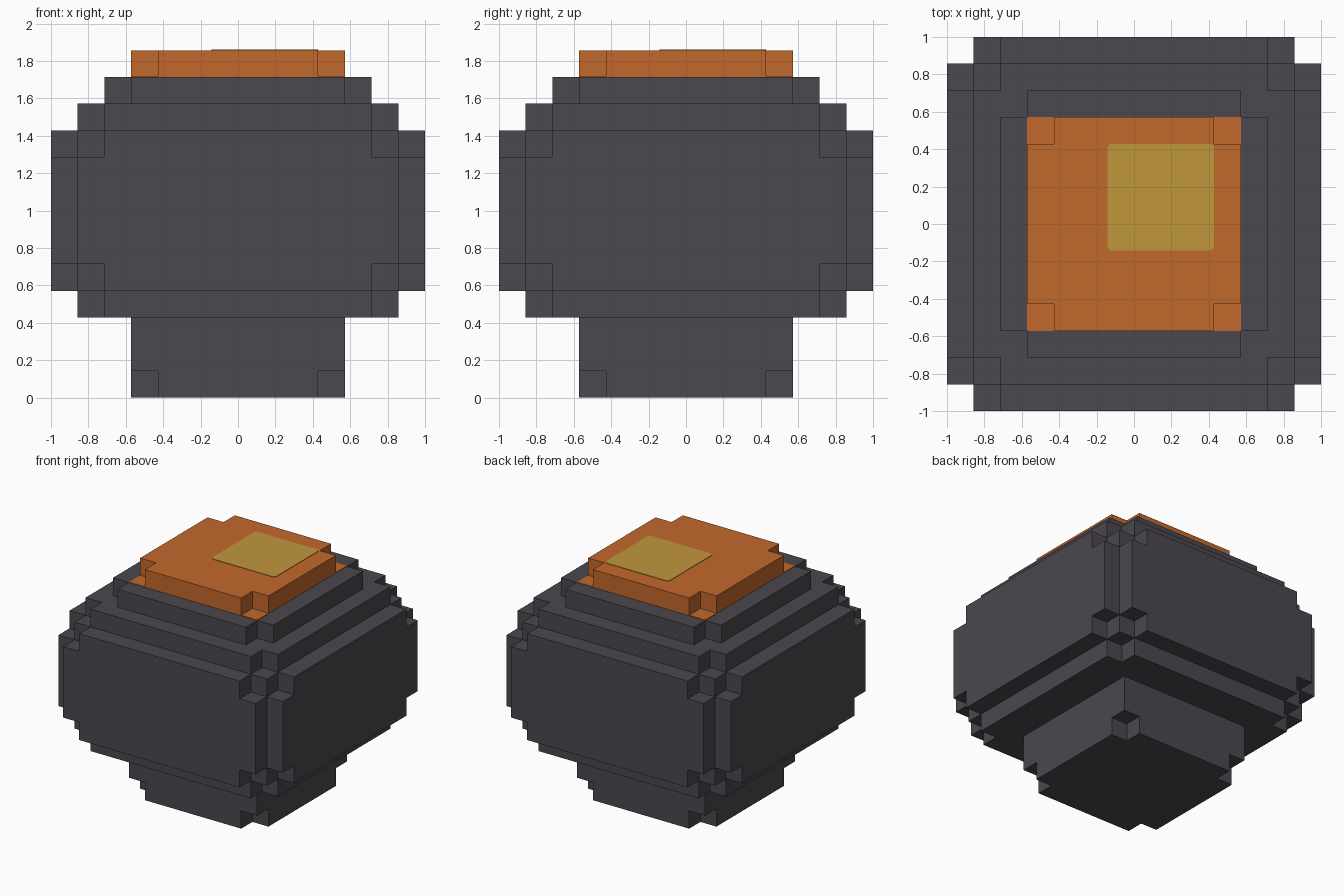
import bpy
import bmesh
from mathutils import Matrix, Vector

if "Cube" in bpy.data.objects:
    bpy.data.objects.remove(bpy.data.objects["Cube"], do_unlink=True)

U = 1 / 7          # one block
SKIN = 0.004       # thickness of painted plates


def material(name, rgb):
    m = bpy.data.materials.new(name)
    m.use_nodes = True
    color = (*rgb, 1)
    m.diffuse_color = color
    bsdf = next(n for n in m.node_tree.nodes if n.type == "BSDF_PRINCIPLED")
    bsdf.inputs["Base Color"].default_value = color
    bsdf.inputs["Roughness"].default_value = 0.9
    return m


GREY = material("dark grey", (0.07, 0.064, 0.077))
ORANGE = material("burnt orange", (0.54, 0.138, 0.025))
YELLOW = material("mustard yellow", (0.53, 0.31, 0.045))


def footprint(steps):
    """Outline of a square whose four corners are cut into block steps."""
    quarter = []
    for i, (x, y) in enumerate(steps):
        if i:
            quarter.append((x, steps[i - 1][1]))
        quarter.append((x, y))
    pts = [Vector((x * U, y * U, 0)) for x, y in quarter]
    return [Matrix.Rotation(k * 1.5707963, 3, "Z") @ p for k in range(4) for p in pts]


def add_prism(bm, outline, z0, z1):
    low = [bm.verts.new((p.x, p.y, z0)) for p in outline]
    high = [bm.verts.new((p.x, p.y, z1)) for p in outline]
    bm.faces.new(low[::-1])
    bm.faces.new(high)
    n = len(low)
    for i in range(n):
        j = (i + 1) % n
        bm.faces.new((low[i], low[j], high[j], high[i]))


def finish(bm, name, mat):
    mesh = bpy.data.meshes.new(name)
    bm.to_mesh(mesh)
    bm.free()
    mesh.materials.append(mat)
    obj = bpy.data.objects.new(name, mesh)
    bpy.context.collection.objects.link(obj)
    return obj


def stepped_part(name, mat, layers):
    bm = bmesh.new()
    for z0, z1, steps in layers:
        add_prism(bm, footprint(steps), z0, z1)
    return finish(bm, name, mat)


def cross(a):
    return [(a, a - 1), (a - 1, a)]


ROUNDED = [(7, 5), (6, 6), (5, 7)]

# Narrow foot
stepped_part("foot", GREY, [
    (0, U, cross(4)),
    (U, 3 * U, [(4, 4)]),
])

# Wide rounded body, with a stepped shoulder on top
stepped_part("body", GREY, [
    (3 * U, 4 * U, cross(6)),
    (4 * U, 5 * U, ROUNDED),
    (5 * U, 9 * U, cross(7)),
    (9 * U, 10 * U, ROUNDED),
    (10 * U, 11 * U, cross(6)),
])
stepped_part("shoulder", GREY, [(11 * U, 12 * U, cross(5))])

# Orange lid, and the orange square that shows in its corner notches
stepped_part("lid_base", ORANGE, [(12 * U, 12 * U + SKIN, [(4, 4)])])
stepped_part("lid", ORANGE, [(12 * U + SKIN, 13 * U, cross(4))])

# Off-centre yellow patch with slightly rounded corners
bm = bmesh.new()
patch = [Vector((x * U, y * U, 0)) for x, y in ((-1, -1), (3, -1), (3, 3), (-1, 3))]
add_prism(bm, patch, 13 * U, 13 * U + SKIN)
upright = [e for e in bm.edges if abs(e.verts[0].co.z - e.verts[1].co.z) > SKIN / 2]
bmesh.ops.bevel(bm, geom=upright, offset=0.025, segments=3, profile=0.5, affect="EDGES")
finish(bm, "lid_patch", YELLOW)
